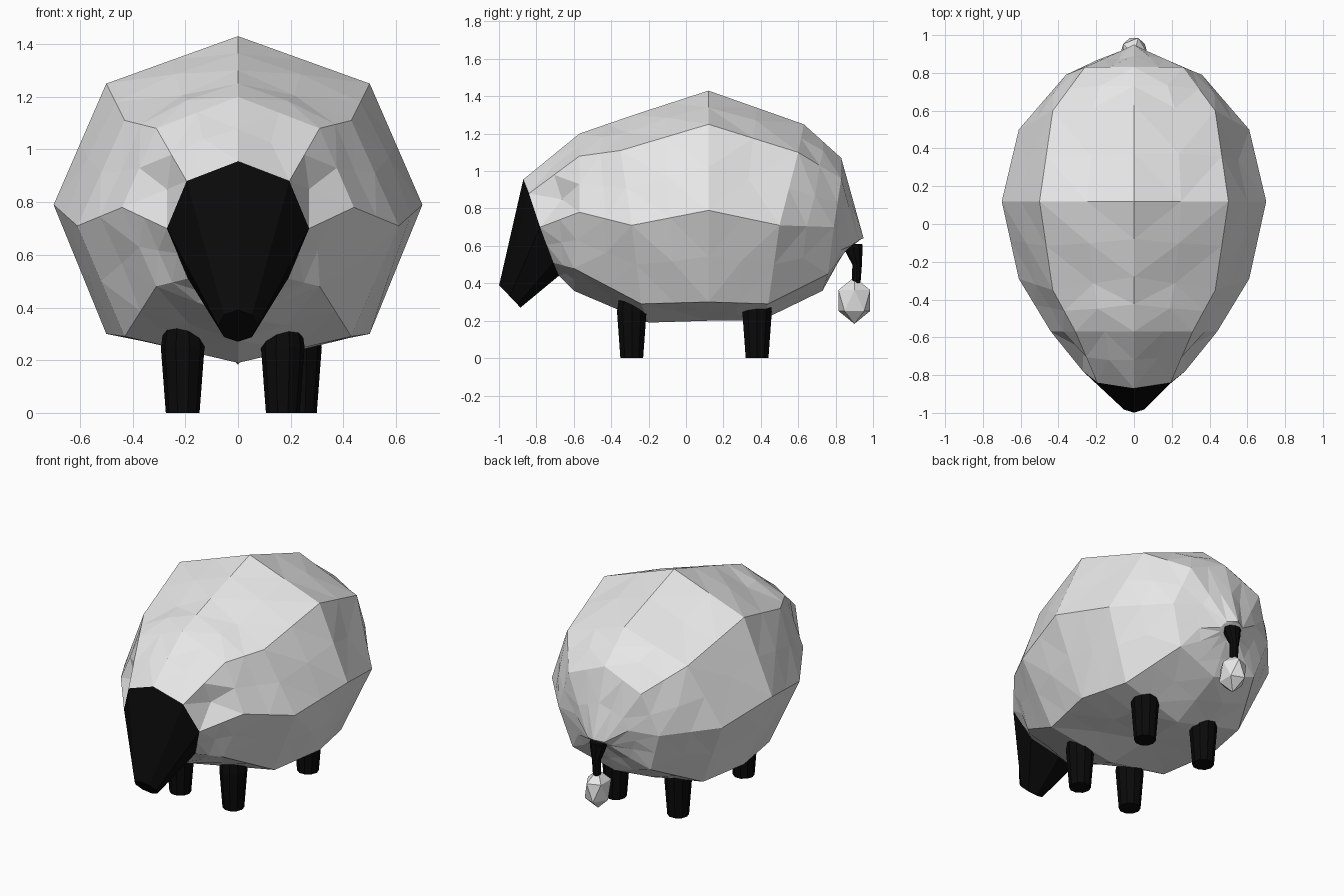
import bpy, bmesh, math, random
from mathutils import Vector

random.seed(4)
cube = bpy.data.objects.get("Cube")
if cube:
    bpy.data.objects.remove(cube, do_unlink=True)


def material(name, value):
    mat = bpy.data.materials.new(name)
    mat.use_nodes = True
    colour = (value, value, value, 1)
    mat.diffuse_color = colour
    mat.node_tree.nodes["Principled BSDF"].inputs["Base Color"].default_value = colour
    return mat


wool = material("wool white", 0.8)
black = material("skin black", 0.003)


def finish(name, bm, mat):
    """Turn a bmesh into a flat-shaded object with one material."""
    bmesh.ops.recalc_face_normals(bm, faces=bm.faces)
    mesh = bpy.data.meshes.new(name)
    bm.to_mesh(mesh)
    bm.free()
    mesh.materials.append(mat)
    obj = bpy.data.objects.new(name, mesh)
    bpy.context.collection.objects.link(obj)
    return obj


def loft(rings, cap_start=True, cap_end=True):
    """Bridge a row of equal-sized point rings with quads."""
    bm = bmesh.new()
    rows = [[bm.verts.new(p) for p in ring] for ring in rings]
    for a, b in zip(rows, rows[1:]):
        for i in range(len(a)):
            j = (i + 1) % len(a)
            bm.faces.new((a[i], a[j], b[j], b[i]))
    if cap_start:
        bm.faces.new(rows[0])
    if cap_end:
        bm.faces.new(rows[-1])
    return bm


def mirrored(half):
    """Complete a top-to-bottom half ring with its mirror image."""
    return [Vector(p) for p in half] + [Vector((-x, y, z)) for x, y, z in half[-2:0:-1]]


def circle(centre, radius, sides=10):
    steps = [math.tau * i / sides for i in range(sides)]
    return [Vector(centre) + radius * Vector((math.cos(a), math.sin(a), 0)) for a in steps]


# Half rings: top, shoulder, flank, lower flank, belly; from neck to rump
neck = [(0, -.87, .955), (.195, -.84, .88), (.27, -.78, .7), (.19, -.71, .51), (0, -.68, .44)]
sections = [
    neck,
    [(0, -.57, 1.2), (.31, -.57, 1.08), (.44, -.57, .78), (.31, -.6, .48), (0, -.6, .36)],
    [(0, -.28, 1.3), (.43, -.35, 1.11), (.61, -.29, .71), (.43, -.24, .29), (0, -.2, .19)],
    [(0, .12, 1.43), (.5, .12, 1.25), (.7, .12, .79), (.5, .12, .3), (0, .12, .2)],
    [(0, .63, 1.25), (.43, .6, 1.1), (.61, .5, .71), (.43, .44, .29), (0, .4, .2)],
    [(0, .83, 1.07), (.26, .83, .96), (.36, .79, .7), (.28, .76, .45), (0, .73, .36)],
    [(0, .95, .64), (.06, .92, .63), (.08, .88, .6), (.05, .85, .57), (0, .84, .56)],
]

# Woolly body, with the middle of each facet nudged to look faceted
bm = loft([mirrored(s) for s in sections], cap_start=False)
centres = [f.calc_center_median() for f in bm.faces if len(f.verts) == 4]
bmesh.ops.subdivide_edges(bm, edges=bm.edges[:], cuts=1, use_grid_fill=True)
bmesh.ops.recalc_face_normals(bm, faces=bm.faces)
bm.normal_update()
for c in centres:
    v = min(bm.verts, key=lambda q: (q.co - c).length)
    push = random.uniform(-.012, .02)
    if c.y < -.6 and c.z > .8 and abs(c.x) > .2:
        push = -.045   # hollow beside the cheek
    v.co += v.normal * push
bmesh.ops.triangulate(bm, faces=bm.faces[:])
finish("woolly_body", bm, wool)

# Face: tapers from the neck opening down to a small tilted snout
tilt = Vector((0, -.057, .06))
snout = []
for i in range(8):
    a = math.tau * i / 8
    snout.append(Vector((.075 * math.sin(a), -.942, .33)) + tilt * math.cos(a))
finish("face", loft([mirrored(neck), snout]), black)

# Legs
legs = {
    "front_left_leg": (.17, -.29),
    "front_right_leg": (-.21, -.29),
    "back_left_leg": (.235, .38),
    "back_right_leg": (-.21, .38),
}
for name, (x, y) in legs.items():
    rings = [circle((x, y, 0), .064), circle((x, y, .25), .083), circle((x, y, .33), .07)]
    finish(name, loft(rings), black)

# Tail and its woolly tuft
tail = [circle((0, .89, .61), .055), circle((0, .9, .56), .045),
        circle((0, .915, .5), .027), circle((0, .91, .4), .024)]
finish("tail", loft(tail), black)

bm = bmesh.new()
bmesh.ops.create_icosphere(bm, subdivisions=1, radius=1)
for v in bm.verts:
    v.co = Vector((v.co.x * .08, v.co.y * .1 + .9, v.co.z * .125 + .308))
finish("tail_tuft", bm, wool)
